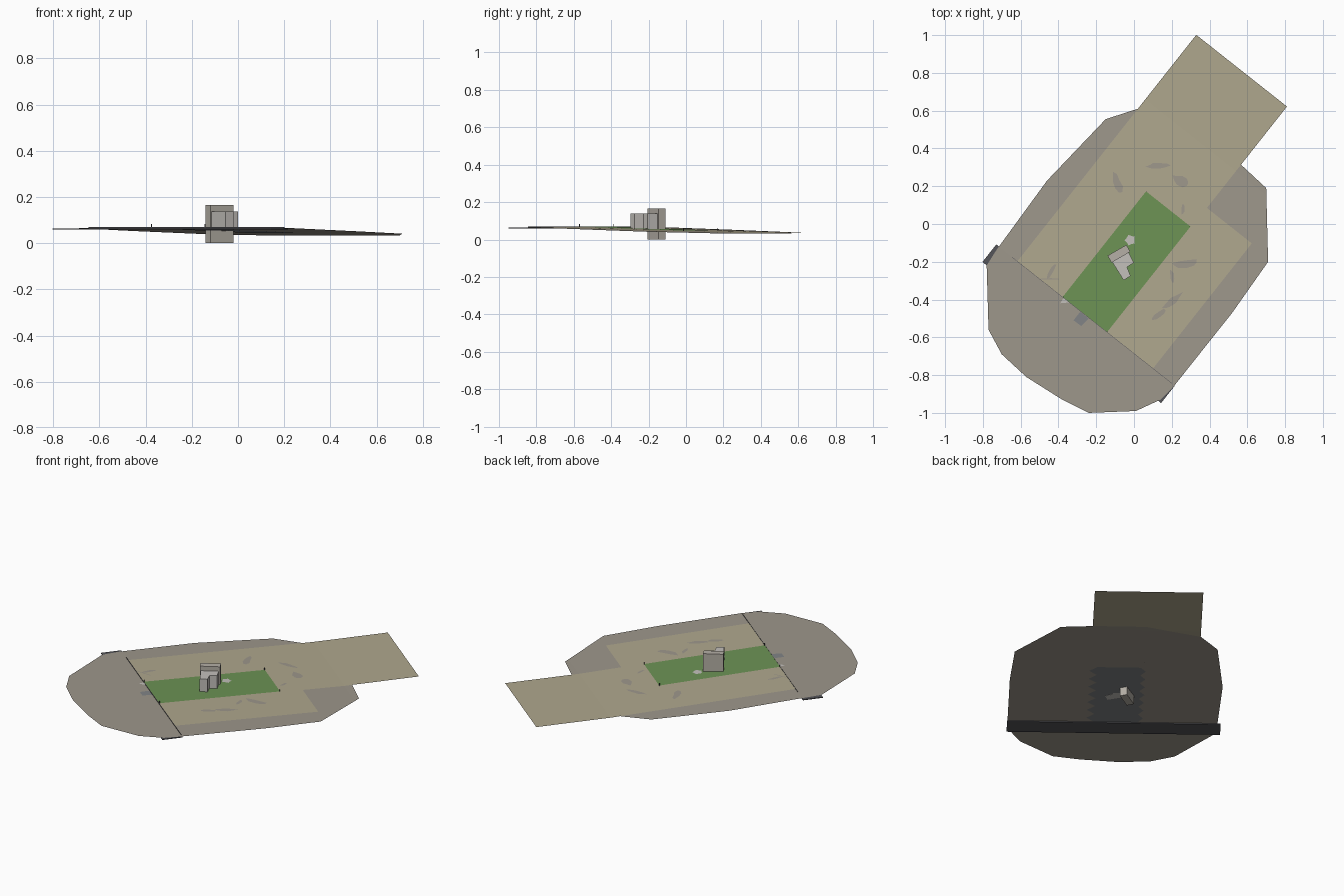
import bpy, bmesh, math, random
from mathutils import Vector

if "Cube" in bpy.data.objects:
    bpy.data.objects.remove(bpy.data.objects["Cube"])

random.seed(4)
U = Vector((0.62, 0.785)).normalized()   # long axis of the field
V = Vector((U.y, -U.x))                  # short axis of the field


def world(u, v):
    p = U * u + V * v
    return (p.x, p.y)


def height(x, y):
    # ground is level, then falls gently along the long axis, then is level again
    u = Vector((x, y)).dot(U)
    t = min(max((u + 0.537) / 1.09, 0), 1)
    return 0.066 - 0.033 * t


def material(name, rgb):
    m = bpy.data.materials.new(name)
    m.diffuse_color = (*rgb, 1)
    m.use_nodes = True
    m.node_tree.nodes["Principled BSDF"].inputs["Base Color"].default_value = m.diffuse_color
    return m


EARTH = material("earth", (0.34, 0.31, 0.26))
SAND = material("sand", (0.43, 0.39, 0.27))
GRASS = material("grass", (0.15, 0.29, 0.09))
DARK = material("dark_paving", (0.09, 0.09, 0.10))
SLATE = material("slate", (0.22, 0.23, 0.24))
STONE = material("stone", (0.46, 0.43, 0.38))
PALE = material("pale_stone", (0.55, 0.53, 0.50))


def finish(bm, name, mat):
    me = bpy.data.meshes.new(name)
    bm.to_mesh(me)
    bm.free()
    me.materials.append(mat)
    ob = bpy.data.objects.new(name, me)
    bpy.context.collection.objects.link(ob)
    return ob


def sheet(name, pts, lift, mat):
    # thin surface draped on the sloping ground
    bm = bmesh.new()
    f = bm.faces.new([bm.verts.new((x, y, 0)) for x, y in pts])
    f.normal_update()
    if f.normal.z < 0:
        f.normal_flip()
    bmesh.ops.triangulate(bm, faces=bm.faces[:])
    for u in (-0.537, 0.553):
        bmesh.ops.bisect_plane(bm, geom=bm.verts[:] + bm.edges[:] + bm.faces[:],
                               plane_co=(*world(u, 0), 0), plane_no=(U.x, U.y, 0))
    for v in bm.verts:
        v.co.z = height(v.co.x, v.co.y) + lift
    return finish(bm, name, mat)


def rect(u0, u1, v0, v1):
    return [world(u0, v0), world(u1, v0), world(u1, v1), world(u0, v1)]


def prism(name, pts, z0, z1, mat):
    bm = bmesh.new()
    f = bm.faces.new([bm.verts.new((x, y, z0)) for x, y in pts])
    top = bmesh.ops.extrude_face_region(bm, geom=[f])["geom"]
    bmesh.ops.translate(bm, vec=(0, 0, z1 - z0),
                        verts=[g for g in top if isinstance(g, bmesh.types.BMVert)])
    bmesh.ops.recalc_face_normals(bm, faces=bm.faces[:])
    return finish(bm, name, mat)


# Ground plate
outline = [(-0.15, 0.555), (0.02, 0.61), (0.33, 0.50), (0.56, 0.32), (0.70, 0.19),
           (0.71, -0.20), (0.52, -0.47), (0.21, -0.86), (0.14, -0.93), (0.01, -0.99),
           (-0.24, -1.0), (-0.38, -0.93), (-0.57, -0.81), (-0.70, -0.69),
           (-0.77, -0.56), (-0.78, -0.22), (-0.73, -0.14), (-0.46, 0.23)]
sheet("ground", outline, 0, EARTH)

# Sandy court with its approach road, and the lawn on top
court = rect(-0.537, 0.306, -0.362, 0.553)
court[1:3] = [world(0.99, -0.362), world(0.99, 0.25), world(0.306, 0.25), world(0.306, 0.553)]
sheet("court_and_road", court, 0.0015, SAND)
sheet("lawn", rect(-0.537, 0.175, -0.057, 0.243), 0.003, GRASS)

# Jagged underside below the lawn
n = 14
left = [(-0.535 + 0.65 * i / n, -0.035 - 0.03 * (i % 2)) for i in range(n + 1)]
right = [(u, 0.21 + 0.045 * (i % 2)) for i, (u, _) in enumerate(left)]
sheet("lawn_underside", [world(*p) for p in left + right[::-1]], -0.0015, SLATE)

# Dark cross strip under the plate
prism("cross_strip", rect(-0.655, -0.537, -0.505, 0.70), 0.060, 0.0645, DARK)
prism("cross_kerb", rect(-0.539, -0.537, -0.40, 0.68), 0.061, 0.0695, DARK)
sheet("dark_patch", [(-0.32, -0.51), (-0.28, -0.54), (-0.24, -0.50), (-0.285, -0.465)],
      0.002, SLATE)
sheet("pale_patch", [(-0.39, -0.42), (-0.34, -0.415), (-0.37, -0.385)], 0.002, PALE)

# Bare earth patches showing through the sand: x, y, half length, half width, angle
patches = [(-0.44, -0.25, 0.06, 0.012, 60), (-0.45, -0.29, 0.07, 0.004, 0),
           (-0.09, 0.22, 0.06, 0.025, 110), (0.13, 0.31, 0.07, 0.018, 0),
           (0.25, 0.23, 0.05, 0.03, 150), (0.27, -0.21, 0.08, 0.028, 5),
           (0.20, -0.41, 0.07, 0.022, 40), (0.13, -0.48, 0.05, 0.02, 30),
           (0.20, -0.27, 0.04, 0.012, 100), (0.26, 0.08, 0.03, 0.01, 80)]
for x, y, a, b, deg in patches:
    t, pts = math.radians(deg), []
    for i in range(9):
        k, r = math.tau * i / 9, random.uniform(0.6, 1.1)
        p, q = a * r * math.cos(k), b * r * math.sin(k)
        pts.append((x + p * math.cos(t) - q * math.sin(t), y + p * math.sin(t) + q * math.cos(t)))
    sheet("earth_patch", pts, 0.0025, EARTH)
sheet("stone_patch", [(-0.02 + (0.022 + 0.008 * (i % 2)) * math.cos(i * math.tau / 10),
                       -0.085 + (0.022 + 0.008 * (i % 2)) * math.sin(i * math.tau / 10))
                      for i in range(10)], 0.004, PALE)

# Thin posts at the lawn corners
for u in (-0.535, 0.173):
    for v in (-0.055, 0.241):
        x, y = world(u, v)
        z = height(x, y)
        prism("corner_post", rect(u - 0.0015, u + 0.0015, v - 0.0015, v + 0.0015),
              z, z + 0.017, DARK)

# Building: tall back block and lower L-shaped wing
prism("tall_block", [(-0.14, -0.168), (-0.04, -0.11), (-0.02, -0.147), (-0.119, -0.205)],
      0, 0.166, STONE)
prism("low_wing", [(-0.118, -0.197), (-0.03, -0.147), (0.0, -0.205), (-0.037, -0.228),
                   (-0.018, -0.275), (-0.055, -0.298)], 0.054, 0.138, PALE)
